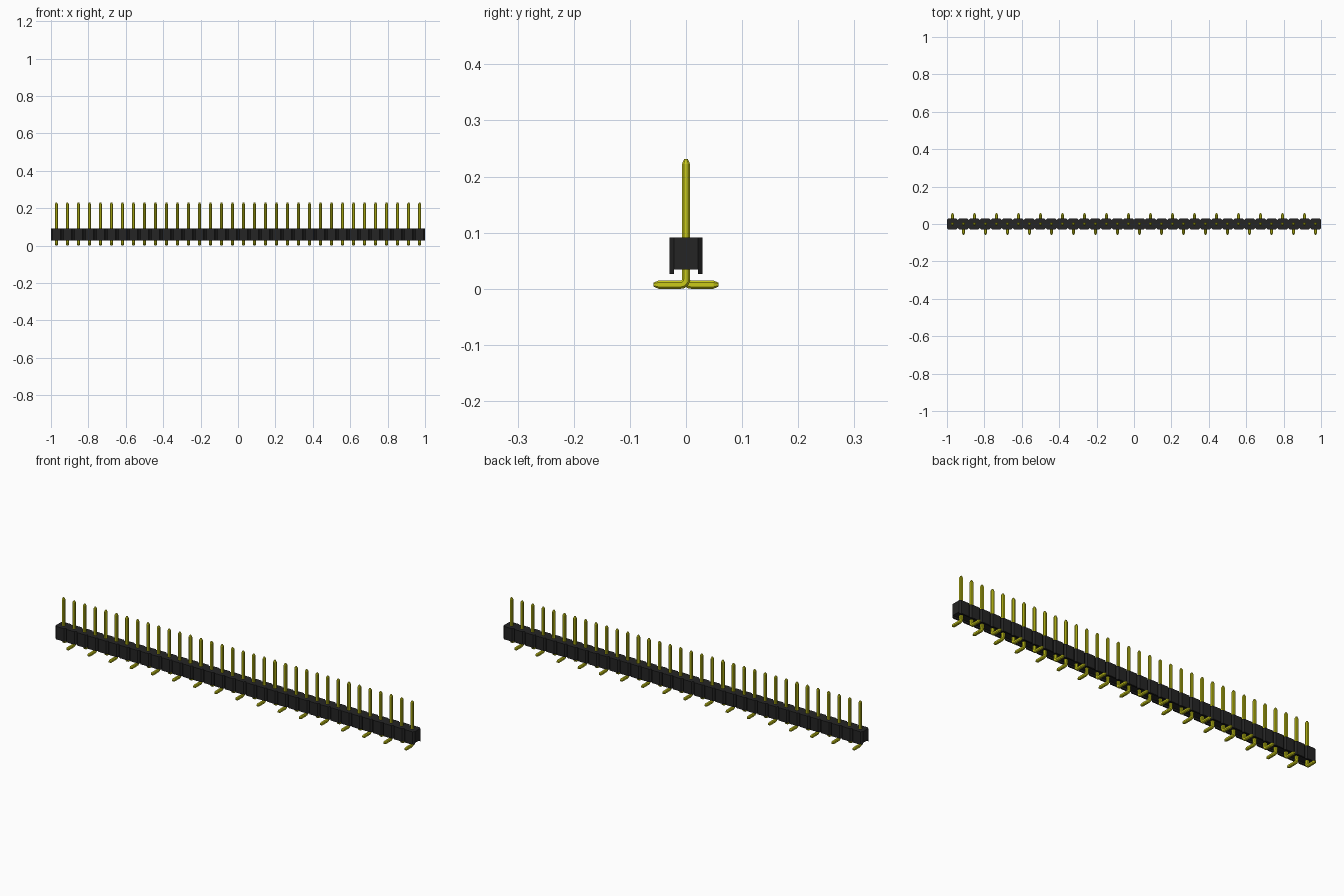
import bpy, bmesh, math
from mathutils import Vector

cube = bpy.data.objects.get("Cube")
if cube:
    bpy.data.objects.remove(cube, do_unlink=True)

COUNT = 34
PITCH = 2.0 / COUNT


def material(name, rgb, rough):
    m = bpy.data.materials.new(name)
    m.use_nodes = True
    m.diffuse_color = (*rgb, 1)
    bsdf = m.node_tree.nodes["Principled BSDF"]
    bsdf.inputs["Base Color"].default_value = (*rgb, 1)
    bsdf.inputs["Roughness"].default_value = rough
    return m


def finish(name, bm, mat):
    bmesh.ops.remove_doubles(bm, verts=bm.verts, dist=1e-5)
    bmesh.ops.recalc_face_normals(bm, faces=bm.faces)
    mesh = bpy.data.meshes.new(name)
    bm.to_mesh(mesh)
    bm.free()
    mesh.materials.append(mat)
    obj = bpy.data.objects.new(name, mesh)
    bpy.context.collection.objects.link(obj)
    return obj


black = material("black plastic", (0.018, 0.018, 0.018), 0.6)
gold = material("gold plating", (0.60, 0.60, 0.01), 0.4)

# Housing: a chain of chamfered blocks with a foot under each long side
HALF_Y, NECK_Y = 0.0295, 0.0214
BASE_Z, FLOOR_Z, TOP_Z = 0.026, 0.034, 0.091
hx = PITCH / 2
fx = hx - (HALF_Y - NECK_Y)
bm = bmesh.new()


def face(points):
    bm.faces.new([bm.verts.new(p) for p in points])


for i in range(COUNT):
    cx = -1 + PITCH * (i + 0.5)
    outline = [(hx, NECK_Y), (fx, HALF_Y), (-fx, HALF_Y), (-hx, NECK_Y)]
    ring = outline + [(-x, -y) for x, y in outline]
    face([(cx + x, y, TOP_Z) for x, y in ring])
    face([(cx + x, y, FLOOR_Z) for x, y in (ring[0], ring[3], ring[4], ring[7])])
    for s in (1, -1):
        side = [(cx + x, s * y) for x, y in outline]
        # Outer walls reach down to the foot, whose inner wall meets the floor
        for a, b in zip(side, side[1:]):
            face([(*a, TOP_Z), (*b, TOP_Z), (*b, BASE_Z), (*a, BASE_Z)])
        face([(*p, BASE_Z) for p in side])
        a, b = side[0], side[3]
        face([(*a, BASE_Z), (*b, BASE_Z), (*b, FLOOR_Z), (*a, FLOOR_Z)])
for s in (1, -1):
    face([(s, -NECK_Y, FLOOR_Z), (s, NECK_Y, FLOOR_Z), (s, NECK_Y, TOP_Z), (s, -NECK_Y, TOP_Z)])
finish("housing", bm, black)

# Pin: chamfered square section swept from the top tip round the bend to the foot tip
R = 0.0074
CH = 0.0035
BEND = 0.0095
section = [(R, R - CH), (R - CH, R), (CH - R, R), (-R, R - CH),
           (-R, CH - R), (CH - R, -R), (R - CH, -R), (R, CH - R)]
path = [(0, 0.231, 0, 0.45), (0, 0.222, 0, 1)]
for k in range(6):
    a = math.radians(18 * k)
    path.append((BEND * (1 - math.cos(a)), R + BEND * (1 - math.sin(a)), a, 1))
path += [(0.049, R, math.pi / 2, 1), (0.058, R, math.pi / 2, 0.45)]


def build_pin(name):
    pin = bmesh.new()
    rings = []
    for y, z, a, scale in path:
        across = Vector((0, math.cos(a), math.sin(a)))
        rings.append([pin.verts.new(Vector((u * scale, y, z)) + across * v * scale)
                      for u, v in section])
    for r0, r1 in zip(rings, rings[1:]):
        for j in range(8):
            k = (j + 1) % 8
            pin.faces.new((r0[j], r0[k], r1[k], r1[j]))
    pin.faces.new(rings[0])
    pin.faces.new(rings[-1])
    return finish(name, pin, gold)


# Pins alternate: feet point back, then front
first = build_pin("pin_01")
for i in range(COUNT):
    obj = first if i == 0 else bpy.data.objects.new(f"pin_{i + 1:02d}", first.data)
    if i:
        bpy.context.collection.objects.link(obj)
    obj.location.x = -1 + PITCH * (i + 0.5)
    obj.rotation_euler.z = math.pi * (i % 2)
